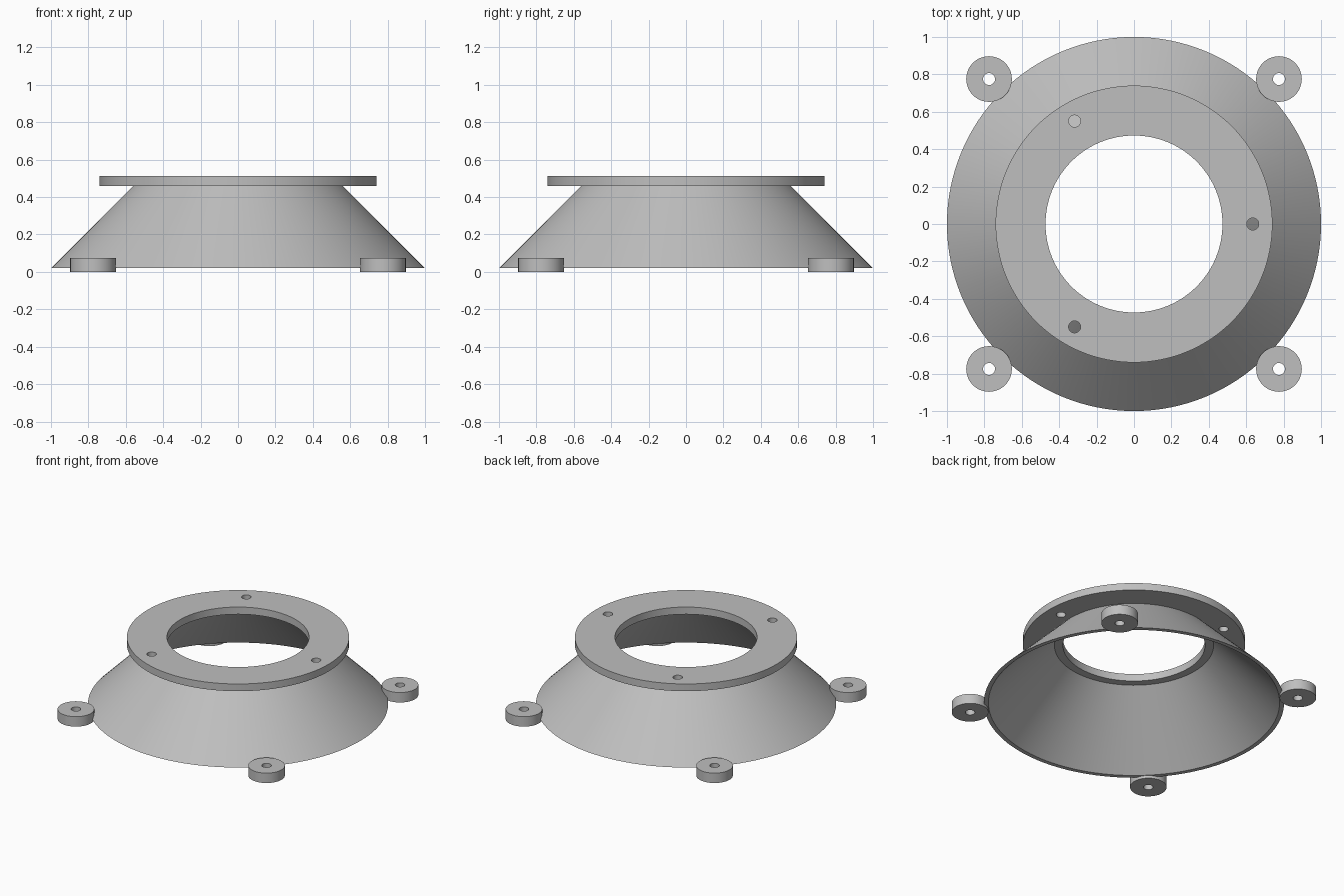
import bpy, bmesh, math
from mathutils import Vector

cube = bpy.data.objects.get("Cube")
if cube:
    bpy.data.objects.remove(cube, do_unlink=True)

# Single plain grey material
GREY = (0.52, 0.52, 0.52, 1)
grey = bpy.data.materials.new("plain_grey")
grey.use_nodes = True
grey.diffuse_color = GREY
grey.node_tree.nodes["Principled BSDF"].inputs["Base Color"].default_value = GREY


def select_only(obj):
    bpy.ops.object.select_all(action='DESELECT')
    obj.select_set(True)
    bpy.context.view_layer.objects.active = obj


def smooth(obj):
    select_only(obj)
    bpy.ops.object.shade_smooth_by_angle(angle=math.radians(30))


def ring(name, profile, segments, location=(0, 0, 0)):
    """Revolve a closed (radius, height) profile around z."""
    bm = bmesh.new()
    loops = []
    for i in range(segments):
        a = math.tau * i / segments
        loops.append([bm.verts.new((r * math.cos(a), r * math.sin(a), z))
                      for r, z in profile])
    n = len(profile)
    for i in range(segments):
        here, there = loops[i], loops[(i + 1) % segments]
        for j in range(n):
            k = (j + 1) % n
            bm.faces.new((here[j], there[j], there[k], here[k]))
    bmesh.ops.recalc_face_normals(bm, faces=bm.faces)
    mesh = bpy.data.meshes.new(name)
    bm.to_mesh(mesh)
    bm.free()
    mesh.materials.append(grey)
    obj = bpy.data.objects.new(name, mesh)
    obj.location = location
    bpy.context.collection.objects.link(obj)
    return obj


BASE, NECK, TOP = 0.02, 0.46, 0.513

# Thin-walled conical skirt
skirt = ring("skirt", [(1, BASE), (0.56, NECK), (0.53, NECK), (0.97, BASE)], 128)
smooth(skirt)

# Flat top flange with three screw holes
flange = ring("top_flange",
              [(0.74, NECK), (0.74, TOP), (0.473, TOP), (0.473, NECK)], 128)
for i in range(3):
    a = math.tau * i / 3
    bpy.ops.mesh.primitive_cylinder_add(
        vertices=32, radius=0.032, depth=0.3,
        location=Vector((0.635 * math.cos(a), 0.635 * math.sin(a), NECK)))
    cutter = bpy.context.object
    cutter.name = "screw_hole_cutter"
    cutter.hide_render = True
    cutter.data.materials.append(grey)
    select_only(flange)
    cut = flange.modifiers.new("screw_hole", 'BOOLEAN')
    cut.operation = 'DIFFERENCE'
    cut.solver = 'EXACT'
    cut.object = cutter
    bpy.ops.object.modifier_apply(modifier=cut.name)
    bpy.data.objects.remove(cutter, do_unlink=True)
smooth(flange)

# Four drilled mounting feet at the corners
FOOT = [(0.122, 0), (0.122, 0.073), (0.032, 0.073), (0.032, 0)]
for x, side in ((0.775, "left"), (-0.775, "right")):
    for y, end in ((-0.775, "front"), (0.775, "back")):
        smooth(ring(f"{end}_{side}_foot", FOOT, 48, (x, y, 0)))
